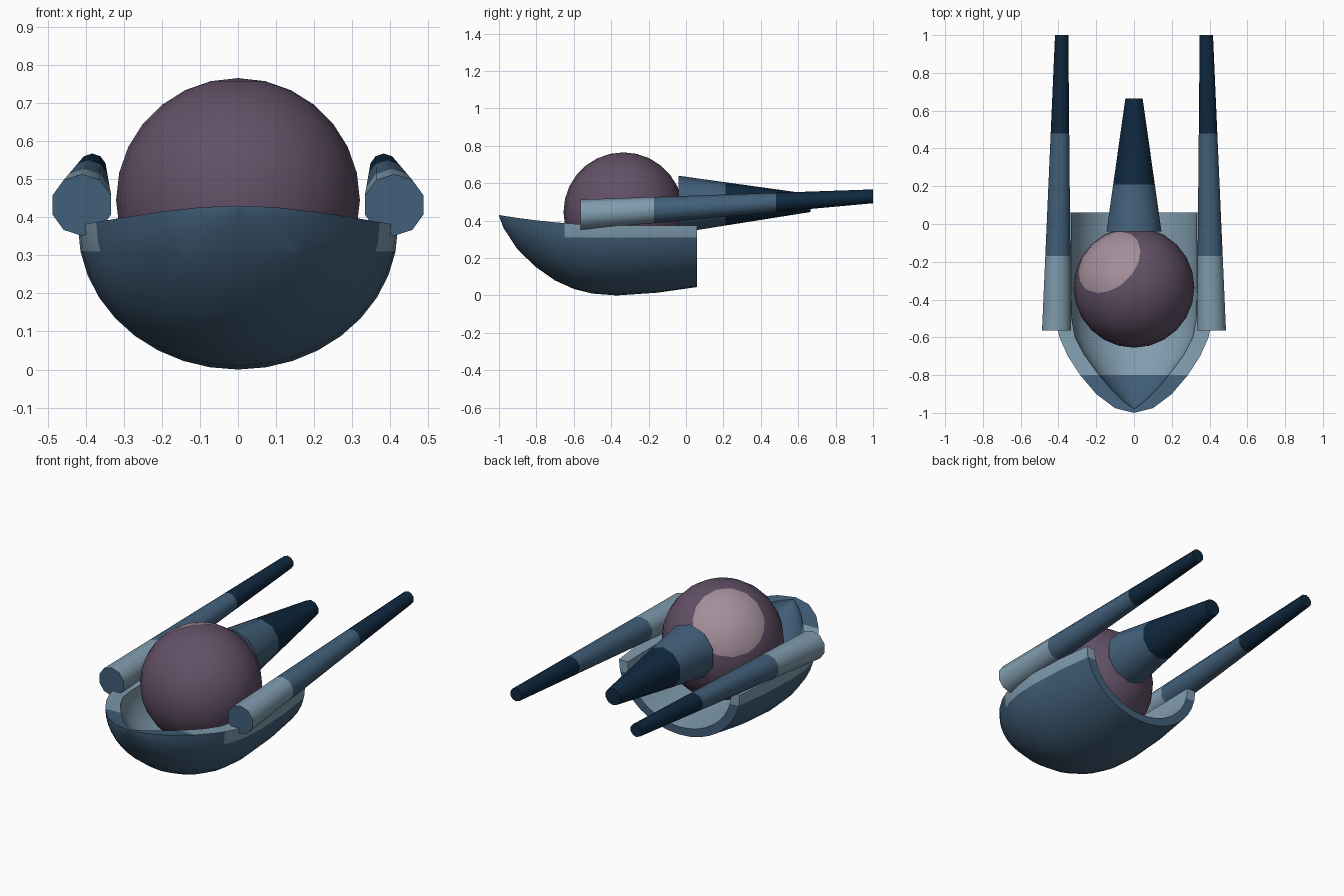
import bpy, bmesh, math
from mathutils import Vector

if "Cube" in bpy.data.objects:
    bpy.data.objects.remove(bpy.data.objects["Cube"])


def srgb(r, g, b):
    f = lambda c: c / 12.92 if c <= 0.04045 else ((c + 0.055) / 1.055) ** 2.4
    return tuple(f(c / 255) for c in (r, g, b)) + (1.0,)


def material(name, rgb):
    m = bpy.data.materials.new(name)
    m.diffuse_color = srgb(*rgb)
    m.use_nodes = True
    m.node_tree.nodes["Principled BSDF"].inputs["Base Color"].default_value = m.diffuse_color
    return m


MID = material("steel blue", (66, 96, 122))
LIGHT = material("pale blue", (129, 157, 175))
DARK = material("navy", (15, 40, 62))
PLUM = material("plum", (98, 80, 102))
PINK = material("dusty pink", (164, 142, 154))


def finish(name, bm, mats, angle=40):
    me = bpy.data.meshes.new(name)
    bmesh.ops.recalc_face_normals(bm, faces=bm.faces)
    bm.to_mesh(me)
    bm.free()
    ob = bpy.data.objects.new(name, me)
    bpy.context.collection.objects.link(ob)
    for m in mats:
        me.materials.append(m)
    bpy.ops.object.select_all(action='DESELECT')
    ob.select_set(True)
    bpy.context.view_layer.objects.active = ob
    bpy.ops.object.shade_smooth_by_angle(angle=math.radians(angle))
    return ob


def cut(bm, co, no):
    bmesh.ops.bisect_plane(bm, geom=bm.verts[:] + bm.edges[:] + bm.faces[:],
                           dist=1e-5, plane_co=co, plane_no=no)


# Tapered tube along y, painted in bands
def taper(name, p0, r0, p1, r1, cuts, mats, sides=10):
    bm = bmesh.new()
    p0, p1 = Vector(p0), Vector(p1)
    ts = [0] + [(c - p0.y) / (p1.y - p0.y) for c in cuts] + [1]
    rings = []
    for t in ts:
        c, r = p0.lerp(p1, t), r0 + (r1 - r0) * t
        rings.append([bm.verts.new((c.x + r * math.cos(a), c.y, c.z + r * math.sin(a)))
                      for a in (math.tau * (i + 0.5) / sides for i in range(sides))])
    for k in range(len(ts) - 1):
        for i in range(sides):
            j = (i + 1) % sides
            f = bm.faces.new((rings[k][i], rings[k][j], rings[k + 1][j], rings[k + 1][i]))
            f.material_index = k
    bm.faces.new(rings[0]).material_index = mats.index(MID)
    bm.faces.new(rings[-1]).material_index = mats.index(DARK)
    return finish(name, bm, mats)


for side, label in ((-1, "left"), (1, "right")):
    taper(label + "_side_boom", (side * 0.41, -0.565, 0.432), 0.081,
          (side * 0.383, 1.0, 0.53), 0.037, (-0.17, 0.48), [LIGHT, MID, DARK])
taper("tail_cone", (0, -0.04, 0.487), 0.153, (0, 0.665, 0.494), 0.048, (0.21,), [MID, DARK])

# Ball cabin with a pale round patch
C, R = Vector((0, -0.335, 0.445)), 0.32
D = Vector((-0.51, 0.52, 0.69)).normalized()
bm = bmesh.new()
bmesh.ops.create_uvsphere(bm, u_segments=24, v_segments=14, radius=R)
bmesh.ops.translate(bm, verts=bm.verts, vec=C)
cut(bm, C + D * R * 0.8, D)
for f in bm.faces:
    f.material_index = int((f.calc_center_median() - C).dot(D) > R * 0.8)
finish("ball_cabin", bm, [PLUM, PINK])


# Hull: thick open scoop; stations are (y, half width, bottom z)
OUTER = [(-1.0, 0.0, 0.425), (-0.975, 0.1, 0.36), (-0.9, 0.2, 0.245), (-0.8, 0.285, 0.15),
         (-0.7, 0.35, 0.08), (-0.6, 0.395, 0.035), (-0.5, 0.415, 0.01), (-0.37, 0.42, 0.0),
         (-0.15, 0.41, 0.015), (0.06, 0.385, 0.045)]
INNER = [(-0.98, 0.0, 0.42), (-0.94, 0.055, 0.37), (-0.87, 0.125, 0.285), (-0.78, 0.2, 0.205),
         (-0.69, 0.265, 0.15), (-0.6, 0.312, 0.115), (-0.5, 0.33, 0.1), (-0.37, 0.333, 0.09),
         (-0.15, 0.333, 0.09), (0.06, 0.33, 0.09)]
N = 18


def sheer(y):
    t = max(0, (-y - 0.35) / 0.65)
    return 0.375 + 0.055 * t * t


bm = bmesh.new()


def sections(table):
    out = []
    for y, w, zb in table:
        zt = sheer(y)
        out.append([bm.verts.new((-w * math.cos(math.pi * i / N), y,
                                  zt - (zt - zb) * math.sin(math.pi * i / N)))
                    for i in range(N + 1)])
    return out


o, n = sections(OUTER), sections(INNER)
for k in range(len(o) - 1):
    for i in range(N):
        bm.faces.new((o[k][i], o[k][i + 1], o[k + 1][i + 1], o[k + 1][i]))
        bm.faces.new((n[k][i], n[k + 1][i], n[k + 1][i + 1], n[k][i + 1])).material_index = 1
    for e in (0, N):   # rim
        bm.faces.new((o[k][e], o[k + 1][e], n[k + 1][e], n[k][e])).material_index = 1
for i in range(N):     # rear edge and bow closure
    bm.faces.new((o[-1][i], o[-1][i + 1], n[-1][i + 1], n[-1][i]))
bmesh.ops.remove_doubles(bm, verts=bm.verts, dist=1e-4)
bmesh.ops.dissolve_degenerate(bm, dist=1e-5, edges=bm.edges)
for co, no in (((0, -0.8, 0), (0, 1, 0)), ((0, -0.65, 0), (0, 1, 0)), ((0, 0, 0.31), (0, 0, 1))):
    cut(bm, co, no)
for f in bm.faces:
    c = f.calc_center_median()
    if f.material_index:
        f.material_index = int(c.y > -0.8)
    else:
        f.material_index = int(c.z > 0.31 and c.y > -0.65)
finish("hull", bm, [MID, LIGHT])
